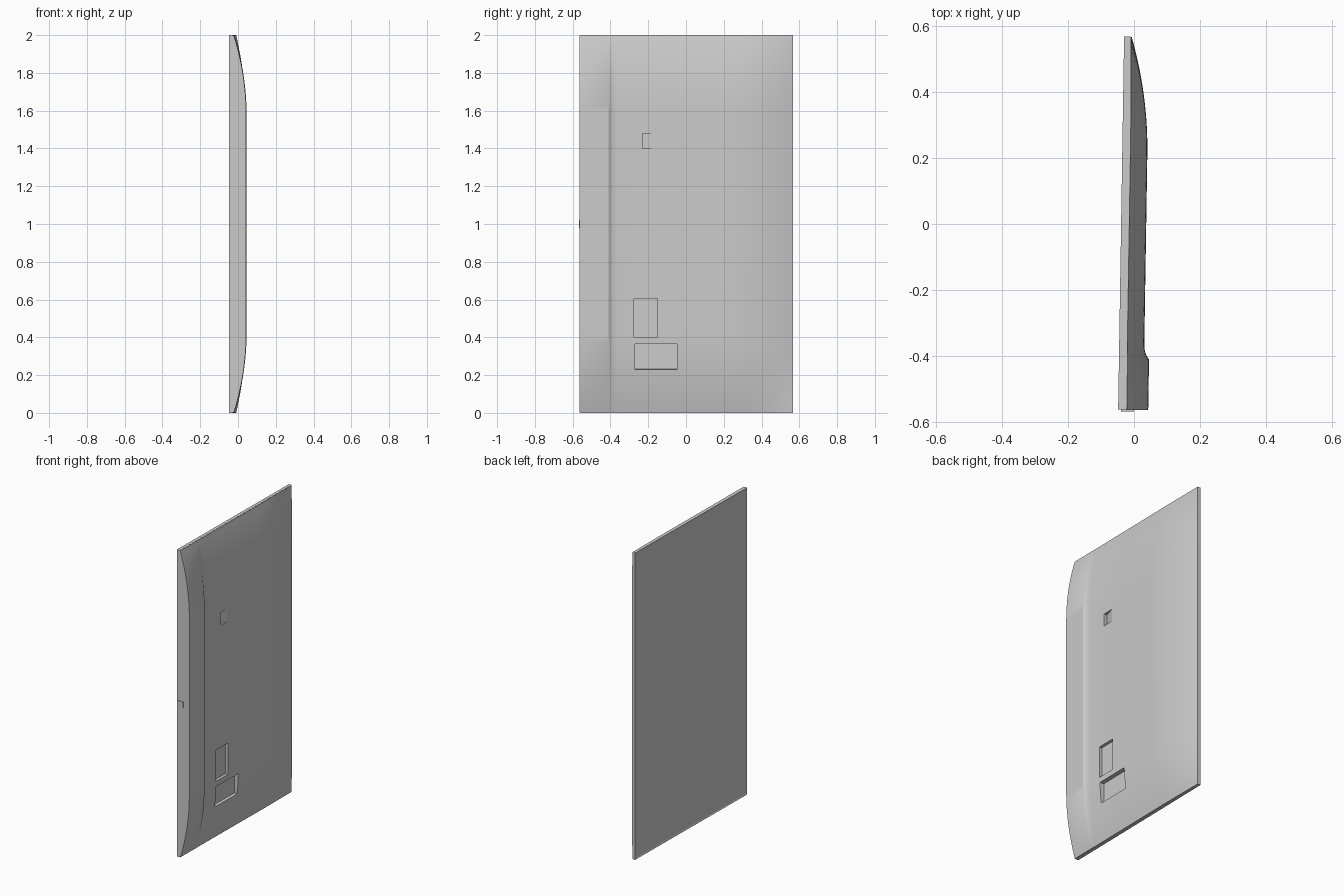
import bpy
import bmesh

if "Cube" in bpy.data.objects:
    bpy.data.objects.remove(bpy.data.objects["Cube"], do_unlink=True)

TILT = 0.016       # the whole panel leans slightly
BASE = -0.019      # plane where the back cover meets the frame

grey = bpy.data.materials.new("plain_grey")
grey.use_nodes = True
grey.diffuse_color = (0.6, 0.6, 0.6, 1)
grey.node_tree.nodes["Principled BSDF"].inputs["Base Color"].default_value = (0.6, 0.6, 0.6, 1)


def finish(bm, name):
    """Lean the mesh, then turn it into an object."""
    for v in bm.verts:
        v.co.x += TILT * v.co.y
    bmesh.ops.recalc_face_normals(bm, faces=bm.faces)
    mesh = bpy.data.meshes.new(name)
    bm.to_mesh(mesh)
    bm.free()
    mesh.materials.append(grey)
    obj = bpy.data.objects.new(name, mesh)
    bpy.context.collection.objects.link(obj)
    return obj


def box(x, y, z):
    bm = bmesh.new()
    bmesh.ops.create_cube(bm, size=1)
    for v in bm.verts:
        v.co = [r[0] if c < 0 else r[1] for r, c in zip((x, y, z), v.co)]
    return bm


# Frame with a slightly sunken screen
bm = box((-0.039, BASE), (-0.562, 0.567), (0, 2))
bmesh.ops.recalc_face_normals(bm, faces=bm.faces)
screen = min(bm.faces, key=lambda f: f.calc_center_median().x)
bmesh.ops.inset_region(bm, faces=[screen], thickness=0.012)
bmesh.ops.translate(bm, verts=screen.verts, vec=(0.003, 0, 0))
finish(bm, "screen_frame")


# Back cover: domed sheet with a raised lip along the front edge
def rise_across(y):
    if y > 0.21:
        return 0.003 + 0.053 * (1 - ((y - 0.21) / 0.356) ** 2)
    for edge, height in ((-0.409, 0.071), (-0.4, 0.064), (-0.385, 0.058)):
        if y <= edge:
            return height
    return 0.056


def rise_along(z):
    t = min(1, min(z, 2 - z) / 0.42)
    return 1 - 0.92 * (1 - t) ** 2


ys = [-0.563, -0.41, -0.4, -0.385, -0.365, -0.1, 0.21]
ys += [0.21 + 0.356 * (i + 1) / 16 for i in range(16)]
end = [0.42 * i / 20 for i in range(21)]
zs = end + [2 - z for z in reversed(end)]
zs[0], zs[-1] = 0.001, 1.999

bm = bmesh.new()
rows = [[bm.verts.new((BASE + rise_across(y) * rise_along(z), y, z)) for z in zs] for y in ys]
for a, b in zip(rows, rows[1:]):
    for i in range(len(zs) - 1):
        bm.faces.new((a[i], b[i], b[i + 1], a[i + 1]))
rim = [e for e in bm.edges if e.is_boundary]
skirt = bmesh.ops.extrude_edge_only(bm, edges=rim)["geom"]
for v in skirt:
    if isinstance(v, bmesh.types.BMVert):
        v.co.x = BASE - 0.003
bmesh.ops.holes_fill(bm, edges=[e for e in bm.edges if e.is_boundary], sides=0)
cover = finish(bm, "back_cover")


# Sunken bays in the cover
def cut(bm, name):
    cutter = finish(bm, name)
    cutter.hide_render = True
    mod = cover.modifiers.new(name, "BOOLEAN")
    mod.operation, mod.solver, mod.object = "DIFFERENCE", "EXACT", cutter
    bpy.context.view_layer.objects.active = cover
    bpy.ops.object.modifier_apply(modifier=name)
    bpy.data.objects.remove(cutter, do_unlink=True)


cut(box((0.018, 0.1), (-0.275, -0.152), (0.4, 0.605)), "side_bay")

bm = box((0.008, 0.1), (-0.275, -0.047), (0.22, 0.365))
for v in bm.verts:
    if v.co.x < 0.05:            # sloping lower and front walls
        v.co.z += 0.012 if v.co.z < 0.3 else 0
        v.co.y += 0.006 if v.co.y < -0.2 else 0
cut(bm, "lower_bay")

bm = box((0.016, 0.1), (-0.23, -0.16), (1.4, 1.48))
for v in bm.verts:
    if v.co.x < 0.05 and v.co.y > -0.2:
        v.co.x = 0.0365          # ramp running out to the surface
cut(bm, "cable_inlet")

# Small sensor tab on the front edge
finish(box((-0.03, 0.009), (-0.567, -0.56), (0.98, 1.02)), "sensor_tab")

# Smooth the dome while keeping hard edges
bpy.ops.object.select_all(action="DESELECT")
cover.select_set(True)
bpy.context.view_layer.objects.active = cover
bpy.ops.object.shade_smooth_by_angle(angle=0.61)
